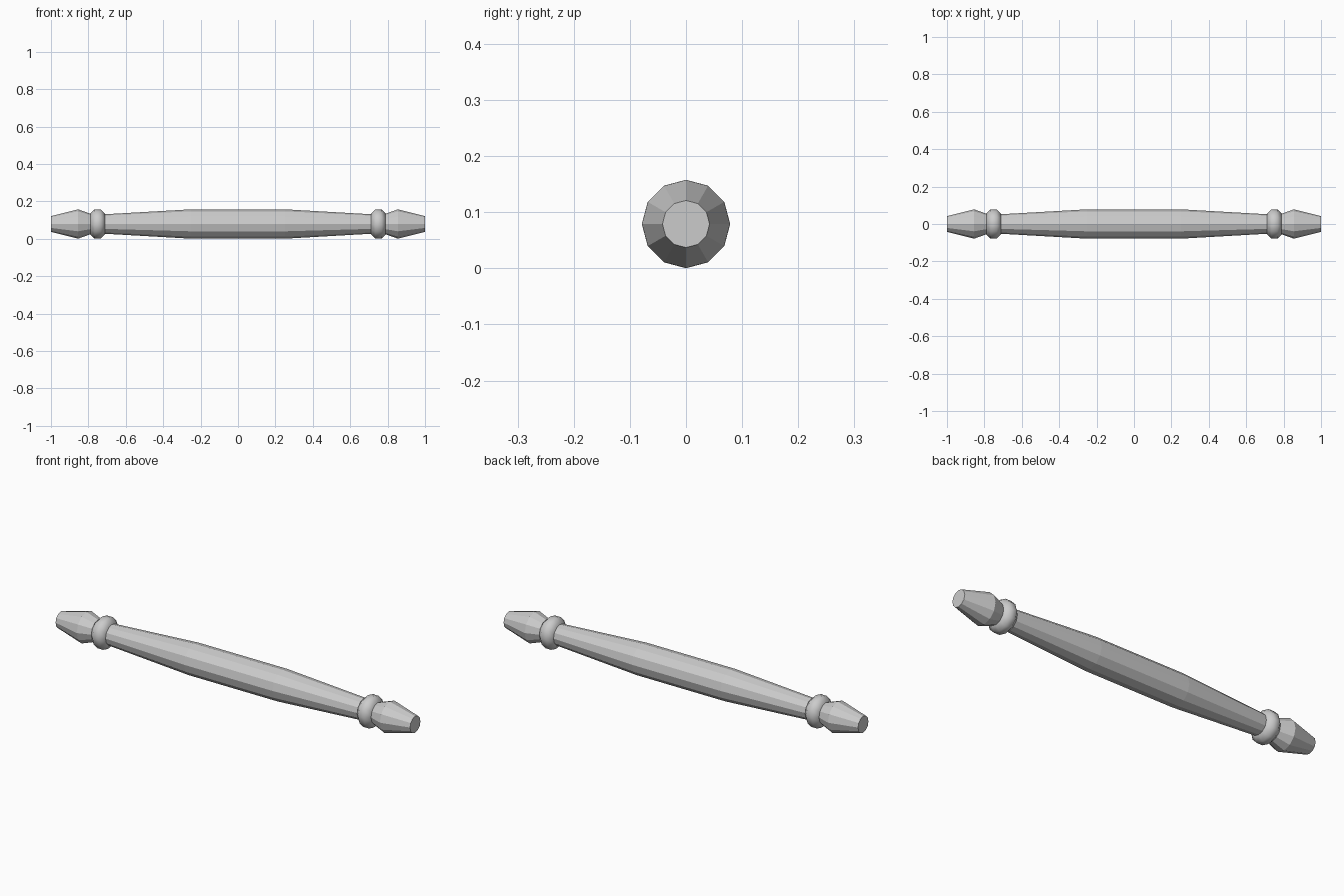
import bpy, bmesh, math

if "Cube" in bpy.data.objects:
    bpy.data.objects.remove(bpy.data.objects["Cube"])

SIDES = 12
AXIS_Z = 0.079


def lathe(name, profile, closed=False, smooth=False):
    """Revolve (x, radius) points around the long axis, a corner at the top."""
    bm = bmesh.new()
    rings = []
    for x, r in profile:
        rings.append([bm.verts.new((x, r * math.sin(i * math.tau / SIDES),
                                    AXIS_Z + r * math.cos(i * math.tau / SIDES)))
                      for i in range(SIDES)])
    pairs = list(zip(rings, rings[1:]))
    if closed:
        pairs.append((rings[-1], rings[0]))
    else:
        bm.faces.new(rings[0])
        bm.faces.new(rings[-1])
    for a, b in pairs:
        for i in range(SIDES):
            j = (i + 1) % SIDES
            bm.faces.new((a[i], a[j], b[j], b[i]))
    bmesh.ops.recalc_face_normals(bm, faces=bm.faces)
    for f in bm.faces:
        f.smooth = smooth
    mesh = bpy.data.meshes.new(name)
    bm.to_mesh(mesh)
    bm.free()
    obj = bpy.data.objects.new(name, mesh)
    bpy.context.collection.objects.link(obj)
    return obj


# Handle: swelling grip, narrow necks and tapered tips
half = [(0.25, 0.0785), (0.75, 0.05), (0.775, 0.05), (0.855, 0.0785), (1.0, 0.042)]
lathe("handle", [(-x, r) for x, r in reversed(half)] + half)

# Rounded collar ring on each neck
for label, side in (("left", -1), ("right", 1)):
    section = []
    for k in range(8):
        a = math.tau * (k + 0.5) / 8
        section.append((side * 0.75 + 0.042 * math.cos(a), 0.04 + 0.042 * math.sin(a)))
    lathe(label + "_collar", section, closed=True, smooth=True)
